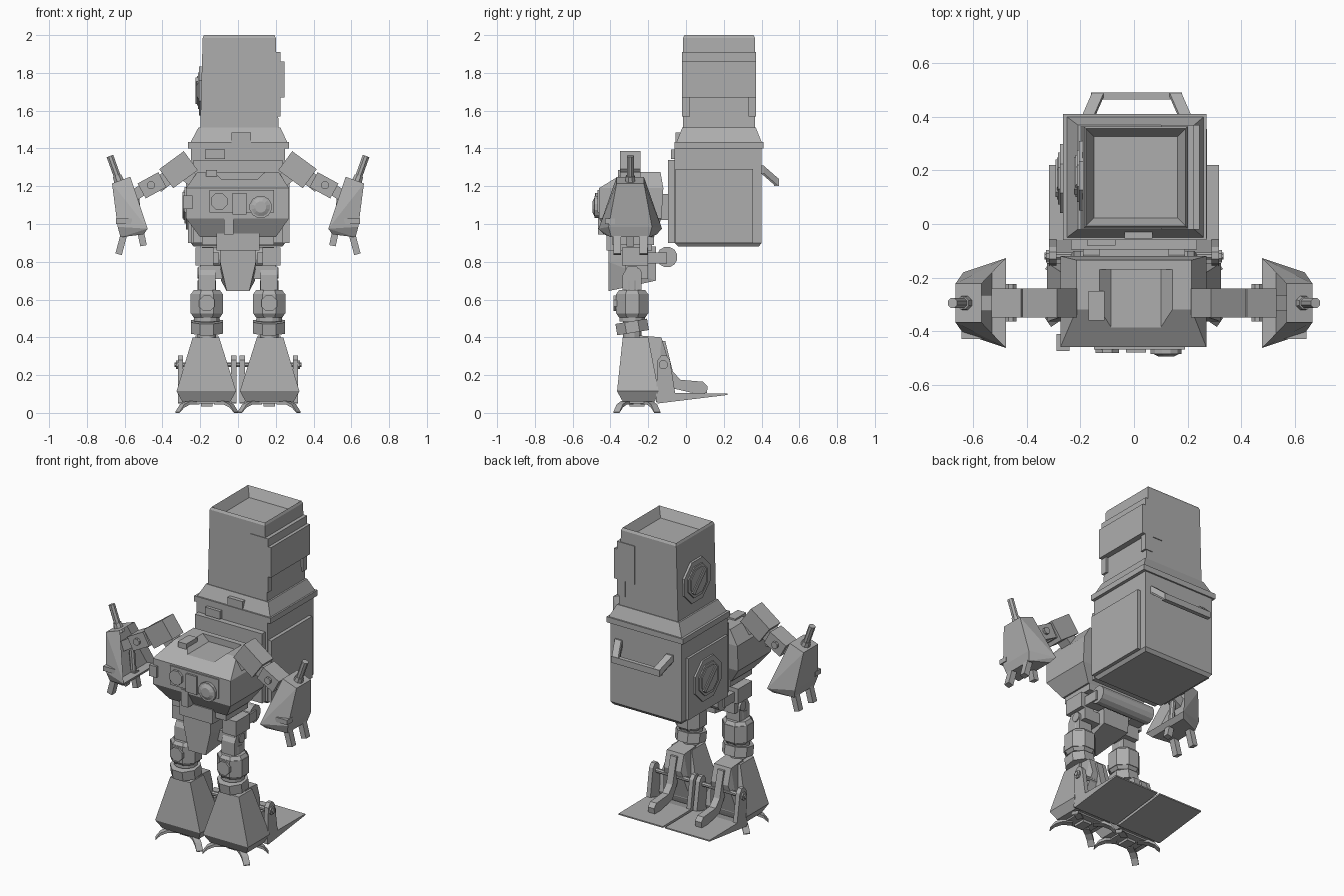
import bpy, bmesh, math
from mathutils import Vector, Matrix

cube = bpy.data.objects.get("Cube")
if cube:
    bpy.data.objects.remove(cube)

grey = bpy.data.materials.new("plain grey")
grey.use_nodes = True
GREY = (0.42, 0.42, 0.42, 1)
grey.diffuse_color = GREY
grey.node_tree.nodes["Principled BSDF"].inputs["Base Color"].default_value = GREY


def finish(name, bm, mirror=False):
    bmesh.ops.recalc_face_normals(bm, faces=bm.faces)
    mesh = bpy.data.meshes.new(name)
    bm.to_mesh(mesh)
    bm.free()
    mesh.materials.append(grey)
    ob = bpy.data.objects.new(name, mesh)
    bpy.context.collection.objects.link(ob)
    if mirror:
        ob.modifiers.new("mirror", 'MIRROR').use_mirror_merge = False
    return ob


def hull(name, pts, mirror=False, recess=None):
    """Convex solid; recess = (direction, rim, depth) sinks the face looking that way."""
    bm = bmesh.new()
    for p in pts:
        bm.verts.new(p)
    bmesh.ops.convex_hull(bm, input=bm.verts)
    bmesh.ops.dissolve_limit(bm, angle_limit=0.02, verts=bm.verts, edges=bm.edges)
    bmesh.ops.recalc_face_normals(bm, faces=bm.faces)
    if recess:
        d, rim, depth = recess
        face = max(bm.faces, key=lambda f: f.normal.dot(Vector(d)))
        bmesh.ops.inset_region(bm, faces=[face], thickness=rim, use_even_offset=True)
        bmesh.ops.translate(bm, verts=face.verts, vec=-depth * face.normal)
        # side walls of the recess
        ext = bm.faces
        bm.normal_update()
    return finish(name, bm, mirror)


def loft(name, levels, mirror=False, recess=None):
    """Stacked rectangles (z, x0, x1, y0, y1)."""
    return hull(name, [(x, y, z) for z, x0, x1, y0, y1 in levels
                       for x in (x0, x1) for y in (y0, y1)], mirror, recess)


def box(name, x0, x1, y0, y1, z0, z1, mirror=False):
    return loft(name, [(z0, x0, x1, y0, y1), (z1, x0, x1, y0, y1)], mirror)


def prism(name, axis, lo, hi, pts, mirror=False):
    """Polygon extruded along x (points y, z) or y (points x, z)."""
    bm = bmesh.new()
    place = (lambda p: (lo, *p)) if axis == 'x' else (lambda p: (p[0], lo, p[1]))
    face = bm.faces.new([bm.verts.new(place(p)) for p in pts])
    new = bmesh.ops.extrude_face_region(bm, geom=[face])["geom"]
    off = Vector((hi - lo, 0, 0) if axis == 'x' else (0, hi - lo, 0))
    bmesh.ops.translate(bm, vec=off, verts=[v for v in new if isinstance(v, bmesh.types.BMVert)])
    return finish(name, bm, mirror)


def beam(name, a, b, thick, y0, y1, mirror=False):
    """Rectangular bar between two (x, z) points."""
    a, b = Vector(a), Vector(b)
    n = (b - a).normalized().orthogonal() * thick / 2
    return prism(name, 'y', y0, y1, [a + n, b + n, b - n, a - n], mirror)


def rod(name, a, b, r, r2=None, sides=12, mirror=False):
    a, b = Vector(a), Vector(b)
    d = b - a
    m = Matrix.Translation((a + b) / 2) @ d.to_track_quat('Z', 'Y').to_matrix().to_4x4() \
        @ Matrix.Rotation(math.pi / sides, 4, 'Z')
    bm = bmesh.new()
    bmesh.ops.create_cone(bm, cap_ends=True, segments=sides, radius1=r,
                          radius2=r if r2 is None else r2, depth=d.length, matrix=m)
    return finish(name, bm, mirror)


# Backpack: lower cabinet, flange, shoulder and tall open-topped upper cabinet
loft("lower_cabinet", [(0.88, -.235, .235, -.04, .385), (0.9, -.25, .25, -.06, .4),
                       (1.41, -.25, .25, -.06, .4)])
box("cabinet_flange", -.265, .27, -.06, .41, 1.4, 1.435)
loft("cabinet_shoulder", [(1.435, -.25, .26, -.05, .4), (1.51, -.21, .225, -.02, .37)])
loft("upper_cabinet", [(1.5, -.2, .215, -.016, .365), (1.985, -.187, .2, -.016, .365),
                       (2.0, -.18, .193, -.008, .357)], recess=((0, 0, 1), .03, .06))
box("upper_side_cover", .1, .225, -.02, .37, 1.67, 1.91)
box("upper_side_band", .15, .245, -.02, .37, 1.67, 1.86)
for n, y in (("front", -.02), ("rear", .33)):
    box(n + "_cover_strip", .17, .225, y, y + .04, 1.57, 1.67)
box("left_lower_panel", .24, .272, -.055, .355, .9, 1.29)
box("right_lower_panel", -.265, -.24, -.04, .355, .9, 1.29)
box("front_shoulder_block", -.035, .07, -.055, .02, 1.43, 1.485)
box("front_upper_block", -.175, -.07, -.08, 0, 1.345, 1.395)
box("backpack_mount_plate", -.235, .235, -.095, -.055, .9, 1.34)
box("backpack_connector", -.13, .13, -.14, -.09, 1.02, 1.16)

# Octagonal vents with a diagonal slat, right side
for n, x, y, z in (("upper", -.19, .18, 1.705), ("lower", -.26, .17, 1.1)):
    rod(n + "_vent", (x + .03, y, z), (x - .016, y, z), .14, sides=8)
    rod(n + "_vent_ring", (x, y, z), (x - .023, y, z), .105, sides=8)
    rod(n + "_vent_core", (x, y, z), (x - .028, y, z), .085, sides=8)
    prism(n + "_vent_slat", 'x', x - .034, x, [(y - .07, z + .05), (y - .05, z + .07),
                                               (y + .07, z - .05), (y + .05, z - .07)])

# Rear carrying handle
for s in (-1, 1):
    hull("handle_arm", [(.01 + s * (.18 - i * .035) + w, y + dy, z)
                        for i, y, zs in ((0, .395, (1.27, 1.31)), (1, .475, (1.2, 1.24)))
                        for w in (-.022, .022) for dy in (0, .015) for z in zs])
box("handle_bar", -.16, .18, .465, .492, 1.2, 1.24)

# Torso with a scooped top
torso = loft("torso", [(.93, -.2, .2, -.4, -.17), (1.03, -.275, .27, -.46, -.13),
                       (1.19, -.275, .27, -.46, -.12), (1.275, -.215, .215, -.32, -.135)])
scoop = prism("scoop_cutter", 'y', -.6, -.17, [(-.085, 1.235), (.1, 1.235), (.17, 1.3), (-.155, 1.3)])
scoop.hide_render = True
cut = torso.modifiers.new("scoop", 'BOOLEAN')
cut.object, cut.operation, cut.solver = scoop, 'DIFFERENCE', 'EXACT'
bpy.context.view_layer.objects.active = torso
bpy.ops.object.modifier_apply(modifier="scoop")
bpy.data.objects.remove(scoop)

# Torso fittings
box("chest_plate", -.15, .19, -.468, -.44, 1.06, 1.18)
box("chest_block", -.03, .045, -.48, -.44, 1.05, 1.165)
rod("chest_lamp", (.12, -.44, 1.09), (.12, -.485, 1.09), .06)
rod("chest_lamp_lens", (.12, -.485, 1.09), (.12, -.495, 1.09), .05, .03)
rod("chest_dial", (-.1, -.44, 1.12), (-.1, -.482, 1.12), .047, sides=8)
box("belly_tab", -.075, -.025, -.465, -.38, .945, 1.05)
box("right_side_box", -.29, -.24, -.475, -.41, 1.08, 1.15)
box("left_top_pad", -.17, -.11, -.36, -.25, 1.25, 1.285)

# Waist and pelvis
box("waist_plate", -.19, .19, -.39, -.17, .89, .935)
box("waist_block", -.115, .115, -.42, -.18, .86, .95)
hull("pelvis_front", [(x * s, y, z) for s in (-1, 1) for x, y, z in (
    (.095, -.41, .88), (.095, -.16, .88), (.095, -.41, .8), (.09, -.16, .7),
    (.06, -.41, .645), (.06, -.32, .68))])
box("hip_bar", -.2, .2, -.32, -.2, .71, .78)
box("hip_pod", .13, .225, -.34, -.2, .78, .875, True)
box("hip_link", .1, .2, -.2, -.1, .79, .85, True)
rod("rear_hip_cylinder", (-.19, -.1, .825), (.19, -.1, .825), .055)
rod("hip_pivot", (.1, -.265, .74), (.215, -.265, .74), .03, mirror=True)

# Legs
X, Y = .165, -.285
hull("hip_bracket", [(X + dx, y, z) for dx in (-.045, .045) for y, z in (
    (Y - .05, .64), (Y + .05, .64), (Y + .05, .73), (Y + .025, .775), (Y - .025, .775), (Y - .05, .73))], True)
rod("leg_shaft", (X, Y, .38), (X, Y, .7), .05, mirror=True)
rod("thigh", (X, Y, .525), (X, Y, .63), .094, sides=8, mirror=True)
rod("thigh_top", (X, Y, .63), (X, Y, .65), .09, .075, 8, True)
rod("thigh_bottom", (X, Y, .505), (X, Y, .525), .075, .09, 8, True)
rod("thigh_cap", (X, Y - .06, .58), (X, Y - .1, .58), .045, sides=8, mirror=True)
rod("knee_ring", (X, Y + .005, .425), (X, Y - .005, .485), .092, sides=8, mirror=True)
rod("knee_collar", (X, Y, .485), (X, Y, .505), .07, sides=12, mirror=True)
loft("shin", [(.06, .04, .295, -.335, -.165), (.115, .01, .325, -.365, -.145),
              (.4, .1, .24, -.335, -.2)], True)
hull("shin_back", [(X + s * w, y, z) for s in (-1, 1) for w, y, z in (
    (.06, -.25, .41), (.06, -.13, .4), (.06, -.1, .3), (.1, -.15, .1), (.1, -.25, .1))], True)

# Heel plate with hinge brackets, axle and lever
prism("heel_plate", 'x', .008, .318, [(-.15, .05), (.22, .095), (.22, .103), (-.06, .105), (-.15, .08)], True)
for x in (.008, .29):
    prism("heel_bracket", 'x', x, x + .028, [(-.16, .055), (-.055, .09), (-.085, .28), (-.105, .305),
                                             (-.13, .305), (-.15, .28)], True)
rod("heel_axle", (.0, -.12, .255), (.335, -.12, .255), .014, sides=8, mirror=True)
rod("axle_cap", (.305, -.12, .255), (.328, -.12, .255), .025, sides=8, mirror=True)
prism("heel_lever", 'x', X - .022, X + .022, [(-.14, .38), (-.11, .38), (-.07, .22), (-.03, .175), (.09, .165),
      (.115, .14), (.11, .105), (.06, .1), (-.07, .13), (-.14, .25)], True)

# Sole block and four splayed, curved claws per foot
box("sole_block", X - .03, X + .03, -.3, -.22, .035, .07, True)
box("sole_plate", X - .09, X + .09, -.32, -.18, .05, .065, True)
for sx in (-1, 1):
    for sy in (-1, 1):
        d = Vector((sx * .82, sy * .57, 0))
        side = Vector((-d.y, d.x, 0)) * .02
        arc = [(.06, .045, .065), (.12, .045, .062), (.16, .028, .045), (.19, 0, .005)]
        for p, q in zip(arc, arc[1:]):
            hull("claw", [Vector((X, -.26, z)) + d * r + side * k
                          for r, lo, hi in (p, q) for z in (lo, hi) for k in (-1, 1)], True)

# Arms
YA = -.295
beam("shoulder_block", (.25, 1.335), (.38, 1.24), .125, YA - .055, YA + .055, True)
beam("shoulder_root", (.2, 1.2), (.31, 1.29), .07, YA - .04, YA + .04, True)
beam("elbow_link", (.36, 1.255), (.43, 1.2), .075, YA - .04, YA + .04, True)
beam("forearm", (.4, 1.235), (.51, 1.175), .09, YA - .055, YA + .055, True)
rod("elbow_pin", (.46, YA - .07, 1.205), (.46, YA + .07, 1.205), .022, sides=8, mirror=True)
beam("wrist", (.49, 1.19), (.6, 1.12), .06, YA - .03, YA + .03, True)
rod("wrist_piston", (.54, YA, 1.15), (.525, YA, .98), .018, sides=8, mirror=True)

# Hand shell, open on the inner side, with gun barrel and fingers
hull("hand_shell", [(x, YA + s * w, z) for s in (-1, 1) for x, w, z in (
    (.57, .072, 1.25), (.667, .072, 1.215), (.478, .168, .975), (.637, .115, .985),
    (.5, .14, .945), (.622, .1, .93))], True, recess=((-.93, 0, .3), .018, .05))
rod("hand_barrel_base", (.62, YA, 1.2), (.64, YA, 1.255), .032, .025, 8, True)
rod("hand_barrel", (.635, YA, 1.24), (.678, YA, 1.36), .02, sides=8, mirror=True)
box("shell_notch_plate", .56, .645, YA - .135, YA - .08, 1.0, 1.03, True)
for y in (-.07, .07):
    beam("outer_finger", (.6, .96), (.632, .84), .035, YA + y - .02, YA + y + .02, True)
beam("thumb", (.52, .98), (.5, .885), .035, YA - .02, YA + .02, True)
